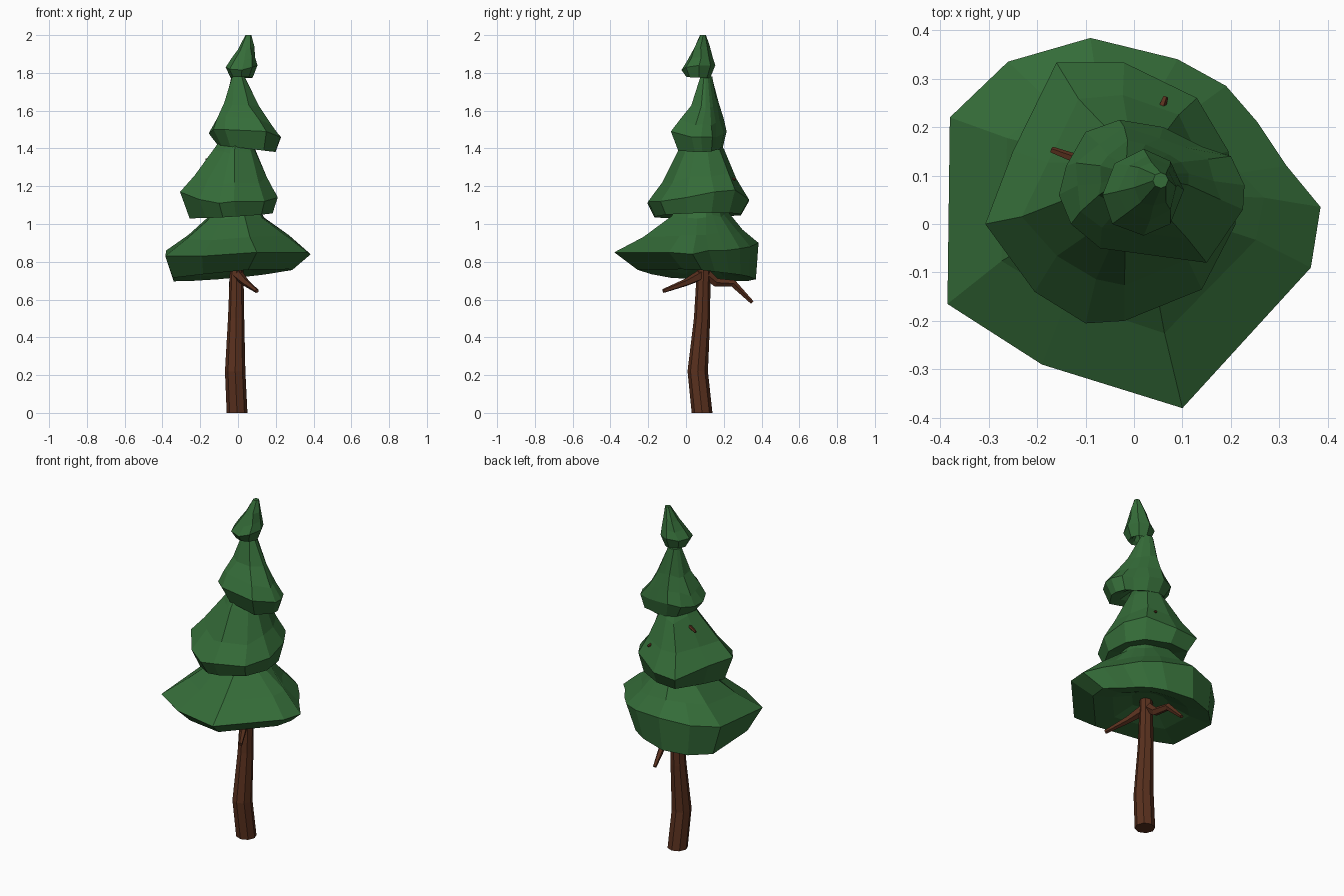
import bpy, bmesh, math, random
from mathutils import Vector

random.seed(4)


def material(name, color):
    m = bpy.data.materials.new(name)
    m.diffuse_color = color
    return m


green = material("needles", (0.035, 0.15, 0.04, 1))
brown = material("bark", (0.10, 0.03, 0.013, 1))


def loft(name, rings, mat):
    """Join rings of equal point count into a capped flat-faced solid."""
    bm = bmesh.new()
    rows = [[bm.verts.new(p) for p in r] for r in rings]
    n = len(rows[0])
    for a, b in zip(rows, rows[1:]):
        for i in range(n):
            j = (i + 1) % n
            bm.faces.new((a[i], a[j], b[j], b[i]))
    bm.faces.new(rows[0])
    bm.faces.new(rows[-1])
    bmesh.ops.recalc_face_normals(bm, faces=bm.faces)
    me = bpy.data.meshes.new(name)
    bm.to_mesh(me)
    bm.free()
    me.materials.append(mat)
    ob = bpy.data.objects.new(name, me)
    bpy.context.collection.objects.link(ob)


def tube(name, path, sides):
    """Tapered limb along (x, y, z, radius) points."""
    pts = [Vector(p[:3]) for p in path]
    rings = []
    for k, p in enumerate(pts):
        d = (pts[min(k + 1, len(pts) - 1)] - pts[max(k - 1, 0)]).normalized()
        if k == 0 and abs(d.z) > 0.9:
            d = Vector((0, 0, 1))
        u = d.cross(Vector((0, 1, 0) if abs(d.z) > 0.9 else (0, 0, 1))).normalized()
        v = d.cross(u)
        rings.append([p + path[k][3] * (u * math.cos(a) + v * math.sin(a))
                      for a in (2 * math.pi * i / sides for i in range(sides))])
    loft(name, rings, brown)


def foliage(name, rim, top, r_top, profile, lip, lip_scale, shift, tilt, jitter):
    """Skirt: small top ring, concave slope, irregular rim, lower lip, hollow underside."""
    top = Vector(top)
    rim = [Vector(p) for p in rim]
    mid = sum(rim, Vector()) / len(rim)
    crown = []
    for p in rim:
        d = p - mid
        d.z = 0
        crown.append(top + d.normalized() * r_top)
    rings = [crown]
    for t, u in profile:
        ring = []
        for c, p in zip(crown, rim):
            q = c.lerp(p, t)
            q.z = c.z + (p.z - c.z) * u
            ring.append(q + Vector([random.uniform(-jitter, jitter) for _ in range(3)]))
        rings.append(ring)
    rings.append(rim)
    for s, lift in ((lip_scale, 0), (lip_scale * 0.65, 0.015), (0.25, 0.06 * lip_scale)):
        ring = []
        for p in rim:
            x = mid.x + (p.x - mid.x) * s + shift[0]
            y = mid.y + (p.y - mid.y) * s + shift[1]
            ring.append(Vector((x, y, lip + tilt[0] * x + tilt[1] * y + lift)))
        rings.append(ring)
    loft(name, rings, green)


# Trunk, bent near the base and running up inside the foliage
tube("trunk", [(-0.005, 0.085, 0, 0.055), (-0.015, 0.062, 0.22, 0.054),
               (-0.01, 0.085, 0.5, 0.043), (-0.007, 0.093, 0.75, 0.036),
               (0, 0.09, 1.2, 0.026), (0.01, 0.1, 1.82, 0.012)], 8)

# Bare branches
tube("front_branch", [(0, 0.08, 0.73, 0.03), (0.04, 0.0, 0.69, 0.02), (0.1, -0.12, 0.645, 0.011)], 5)
tube("back_branch", [(-0.01, 0.1, 0.74, 0.03), (-0.015, 0.16, 0.69, 0.024),
                     (-0.03, 0.25, 0.685, 0.02), (-0.04, 0.35, 0.585, 0.01)], 5)
tube("upper_back_branch", [(0, 0.09, 1.26, 0.02), (0.04, 0.19, 1.255, 0.013), (0.065, 0.262, 1.235, 0.006)], 5)
tube("upper_left_branch", [(0, 0.09, 1.38, 0.018), (-0.17, 0.153, 1.34, 0.007)], 5)

# Four foliage tiers, bottom to top
foliage("bottom_foliage",
        [(0.385, 0.035, 0.84), (0.365, -0.09, 0.85), (0.1, -0.38, 0.85), (-0.19, -0.29, 0.83),
         (-0.385, -0.165, 0.83), (-0.38, 0.22, 0.86), (-0.26, 0.335, 0.88), (-0.09, 0.384, 0.9),
         (0.09, 0.34, 0.88), (0.19, 0.285, 0.87), (0.255, 0.21, 0.86), (0.315, 0.12, 0.86)],
        (-0.01, 0.09, 1.17), 0.08, [(0.24, 0.42), (0.6, 0.72)],
        0.738, 0.82, (-0.035, 0.04), (0.08, -0.06), 0.012)
foliage("lower_middle_foliage",
        [(-0.307, 0.0, 1.17), (-0.25, 0.15, 1.16), (-0.16, 0.333, 1.12), (-0.02, 0.333, 1.13),
         (0.13, 0.26, 1.18), (0.195, 0.15, 1.17), (0.21, 0.0, 1.14), (0.14, -0.135, 1.12),
         (-0.02, -0.2, 1.12), (-0.1, -0.205, 1.11), (-0.205, -0.14, 1.13)],
        (-0.005, 0.085, 1.5), 0.05, [(0.28, 0.3), (0.66, 0.72)],
        1.045, 0.85, (0.01, 0), (0.06, 0.03), 0.012)
foliage("upper_middle_foliage",
        [(-0.155, 0.06, 1.48), (-0.14, 0.12, 1.47), (-0.1, 0.19, 1.48), (-0.03, 0.215, 1.49),
         (0.06, 0.2, 1.48), (0.14, 0.16, 1.46), (0.2, 0.14, 1.46), (0.228, 0.08, 1.46),
         (0.225, 0.03, 1.46), (0.15, -0.08, 1.49), (-0.07, -0.05, 1.5), (-0.13, 0.0, 1.5)],
        (0.0, 0.105, 1.78), 0.035, [(0.36, 0.5), (0.72, 0.78)],
        1.405, 0.8, (0.01, 0.005), (-0.12, 0), 0.01)
foliage("top_foliage",
        [(-0.065, 0.06, 1.83), (-0.04, 0.125, 1.83), (0.02, 0.155, 1.84), (0.075, 0.13, 1.84),
         (0.103, 0.07, 1.84), (0.075, 0.0, 1.83), (0.02, -0.024, 1.815), (-0.045, 0.0, 1.82)],
        (0.055, 0.09, 2.0), 0.016, [(0.4, 0.42), (0.7, 0.72)],
        1.778, 0.7, (0, 0), (0, -0.05), 0.006)
